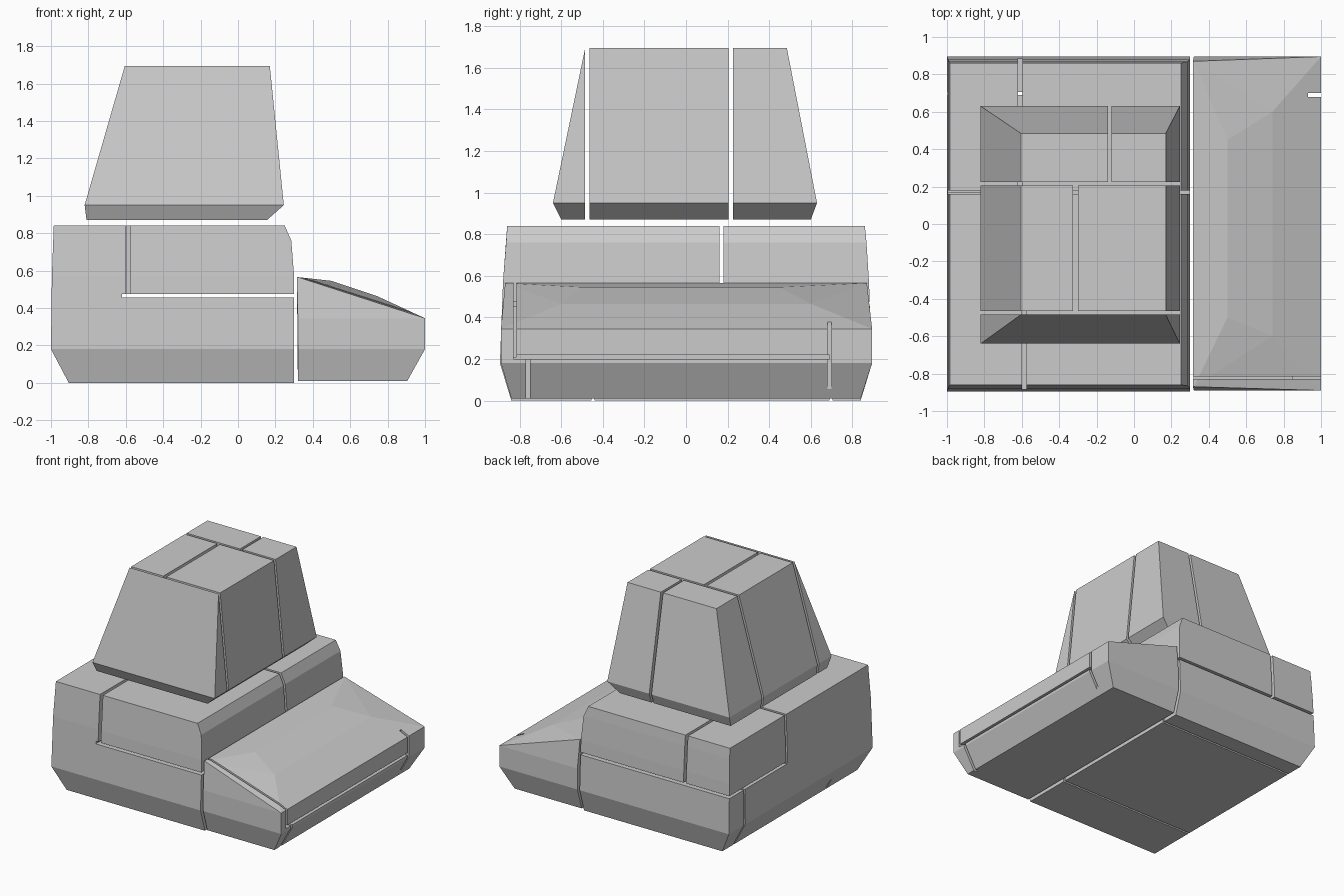
import bpy
import bmesh

cube = bpy.data.objects.get("Cube")
if cube:
    bpy.data.objects.remove(cube, do_unlink=True)

stone = bpy.data.materials.new("pale_grey")
stone.use_nodes = True
GREY = (0.6, 0.6, 0.6, 1)
stone.diffuse_color = GREY
stone.node_tree.nodes["Principled BSDF"].inputs["Base Color"].default_value = GREY
FAR = 3


def ring(z, x0, x1, y0, y1):
    """Four corners of a level rectangle."""
    return [(x, y, z) for x in (x0, x1) for y in (y0, y1)]


def box(x=(-FAR, FAR), y=(-FAR, FAR), z=(-FAR, FAR)):
    return ring(z[0], *x, *y) + ring(z[1], *x, *y)


def hull(name, points):
    """Flat-faced convex solid around the points."""
    bm = bmesh.new()
    for p in points:
        bm.verts.new(p)
    result = bmesh.ops.convex_hull(bm, input=bm.verts)
    loose = [v for v in bm.verts if not v.link_faces]
    bmesh.ops.delete(bm, geom=loose, context='VERTS')
    bmesh.ops.dissolve_limit(bm, angle_limit=0.01, verts=bm.verts, edges=bm.edges)
    bmesh.ops.recalc_face_normals(bm, faces=bm.faces)
    mesh = bpy.data.meshes.new(name)
    bm.to_mesh(mesh)
    bm.free()
    mesh.materials.append(stone)
    obj = bpy.data.objects.new(name, mesh)
    bpy.context.collection.objects.link(obj)
    return obj


def carve(obj, gaps):
    """Cut each gap out of the solid, then split it into its blocks."""
    for gap in gaps:
        cutter = hull("gap_cutter", gap)
        cutter.hide_render = True
        mod = obj.modifiers.new("gap", 'BOOLEAN')
        mod.operation = 'DIFFERENCE'
        mod.solver = 'EXACT'
        mod.object = cutter
        graph = bpy.context.evaluated_depsgraph_get()
        mesh = bpy.data.meshes.new_from_object(obj.evaluated_get(graph))
        obj.modifiers.clear()
        obj.data = mesh
        bpy.data.objects.remove(cutter, do_unlink=True)
    name = obj.name
    bpy.ops.object.select_all(action='DESELECT')
    obj.select_set(True)
    bpy.context.view_layer.objects.active = obj
    bpy.ops.object.mode_set(mode='EDIT')
    bpy.ops.mesh.select_all(action='SELECT')
    bpy.ops.mesh.separate(type='LOOSE')
    bpy.ops.object.mode_set(mode='OBJECT')
    for i, part in enumerate(bpy.context.selected_objects):
        part.name = f"{name}_block_{i + 1}"


# Main body: chamfered foot, slightly tapered walls
body = hull("body", ring(0, -.905, .3, -.84, .84) + ring(.18, -1, .3, -.895, .895)
            + ring(.57, -.995, .3, -.88, .88) + ring(.76, -.988, .285, -.865, .868)
            + ring(.84, -.985, .25, -.86, .86))
carve(body, [
    box(x=(-.62, FAR), z=(.455, .475)),                       # upper blocks lift off
    box(x=(-FAR, -.55), y=(.17, FAR), z=(.455, .475)),
    box(y=(.16, .18), z=(.465, FAR)),                         # front from back
    box(x=(-.6, -.575), y=(-FAR, .17), z=(.465, FAR)),        # left from right
    box(x=(-.62, -.597), y=(.17, FAR), z=(.465, FAR)),
    box(y=(.69, .705), z=(-FAR, .465)),                       # foot joints
    box(y=(-.455, -.44), z=(-FAR, .08)),
])

# Sloping nose with a gently crowned top
nose = hull("nose", ring(.01, .32, .905, -.84, .84) + ring(.18, .32, 1, -.89, .895)
            + ring(.345, .32, 1, -.89, .895)
            + ring(.565, .315, .32, -.87, .87)
            + ring(.545, .32, .5, -.5, .45) + ring(.465, .32, .74, -.6, .6))
carve(nose, [
    box(y=(-.83, -.815), z=(.21, FAR)),                       # narrow front strip
    box(x=(.85, FAR), y=(-.83, .69), z=(.2, .22)),            # bumper slot
    box(x=(.88, FAR), y=(-.77, -.75), z=(-FAR, .21)),
    box(x=(.93, FAR), y=(.68, .7), z=(-FAR, FAR)),
])

# Tapered cabin
cabin = hull("cabin", ring(.87, -.81, .155, -.6, .6) + ring(.95, -.82, .245, -.64, .63)
             + ring(1.695, -.605, .17, -.485, .485))
carve(cabin, [
    box(y=(.205, .225)),
    box(y=(-.485, -.465)),
    box(x=(-.325, -.3), y=(-.475, .215)),
    box(x=(-.14, -.12), y=(.215, FAR)),
])
